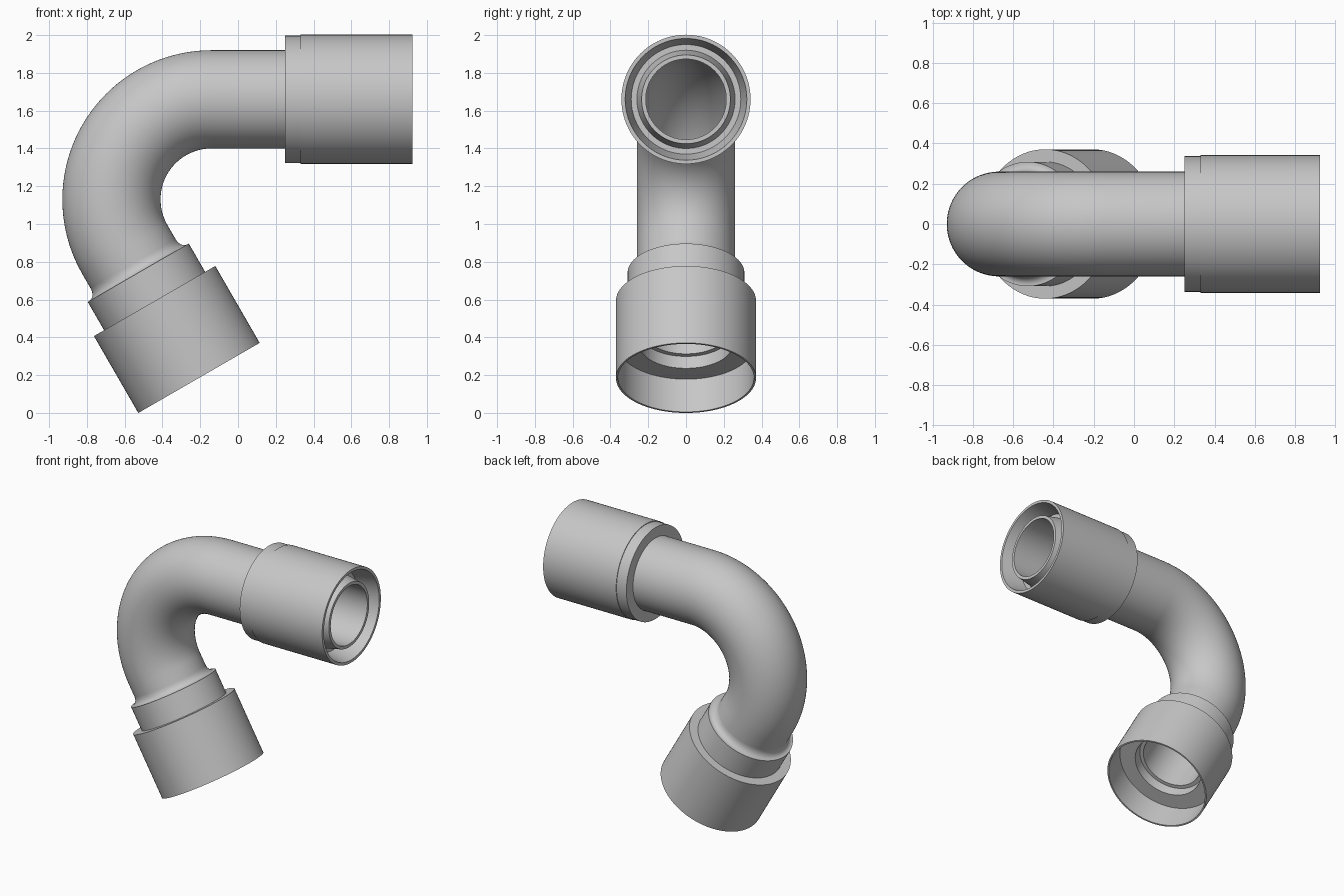
import bpy, bmesh, math
from mathutils import Vector

if "Cube" in bpy.data.objects:
    bpy.data.objects.remove(bpy.data.objects["Cube"])

SEG = 96
BEND_R, SWEEP = 0.53, math.radians(120)
BEND_C = Vector((-0.14, 0, 1.13))
PIPE_R, BORE_R = 0.26, 0.213

grey = bpy.data.materials.new("light_grey")
grey.diffuse_color = (0.57, 0.57, 0.57, 1)
grey.use_nodes = True
grey.node_tree.nodes["Principled BSDF"].inputs["Base Color"].default_value = grey.diffuse_color

# Ends of the bend and the outward direction of each straight leg
UP_START, UP_DIR = BEND_C + Vector((0, 0, BEND_R)), Vector((1, 0, 0))
LOW_DIR = Vector((math.cos(math.radians(60)), 0, -math.sin(math.radians(60))))
LOW_START = BEND_C + BEND_R * Vector((-math.cos(math.radians(30)), 0, -0.5))


def skin_rings(name, rings):
    """Join circles given as (centre, axis, radius) into one surface."""
    bm = bmesh.new()
    side = Vector((0, 1, 0))
    loops = []
    for centre, axis, r in rings:
        up = axis.cross(side)
        loops.append([bm.verts.new(centre + r * (math.cos(a) * side + math.sin(a) * up))
                      for a in (2 * math.pi * i / SEG for i in range(SEG))])
    for a, b in zip(loops, loops[1:]):
        for i in range(SEG):
            j = (i + 1) % SEG
            bm.faces.new((a[i], a[j], b[j], b[i]))
    mesh = bpy.data.meshes.new(name)
    bm.to_mesh(mesh)
    bm.free()
    mesh.materials.append(grey)
    obj = bpy.data.objects.new(name, mesh)
    bpy.context.collection.objects.link(obj)
    bpy.context.view_layer.objects.active = obj
    obj.select_set(True)
    bpy.ops.object.shade_smooth_by_angle(angle=math.radians(25))
    obj.select_set(False)
    return obj


def flip(obj):
    obj.data.flip_normals()


def pipe_wall(name, radius, low_s, up_x):
    """Straight leg, 120 degree bend, straight leg."""
    rings = [(LOW_START + LOW_DIR * low_s, -LOW_DIR, radius)]
    steps = 40
    for k in range(steps + 1):
        a = math.radians(210) - SWEEP * k / steps
        radial = Vector((math.cos(a), 0, math.sin(a)))
        rings.append((BEND_C + BEND_R * radial,
                      Vector((math.sin(a), 0, -math.cos(a))), radius))
    rings.append((Vector((up_x, 0, UP_START.z)), UP_DIR, radius))
    return skin_rings(name, rings)


def lathe(name, start, direction, profile):
    """Turn (distance, radius) points around a leg's axis."""
    return skin_rings(name, [(start + direction * s, direction, r) for s, r in profile])


# Pipe: outer wall and bore
pipe_wall("pipe_outer_wall", PIPE_R, 0.09, 0.25)
flip(pipe_wall("pipe_bore", BORE_R, 0.27, 0.905))

# Lower socket: concave fillet, collar, wide cup and stepped inside
fillet = [(0.09 + 0.052 * math.sin(t), 0.301 - 0.041 * math.cos(t))
          for t in (math.pi / 2 * k / 8 for k in range(9))]
lathe("lower_socket", LOW_START, LOW_DIR, fillet + [
    (0.142, 0.309), (0.315, 0.309), (0.315, 0.371), (0.785, 0.371),
    (0.785, 0.36), (0.585, 0.36), (0.585, 0.245), (0.515, 0.24), (0.515, BORE_R)])
# Bore continues down to the step inside the cup
flip(lathe("lower_bore", LOW_START, -LOW_DIR, [(-0.515, BORE_R), (-0.27, BORE_R)]))

# Upper socket: collar, sleeve, tapered recess and inner pipe end
x0 = UP_START.x
lathe("upper_socket", UP_START, UP_DIR, [(x - x0, r) for x, r in [
    (0.25, PIPE_R), (0.25, 0.337), (0.33, 0.337), (0.33, 0.342), (0.925, 0.342),
    (0.925, 0.322), (0.775, 0.29), (0.775, 0.26), (0.905, 0.235), (0.905, BORE_R)]])
